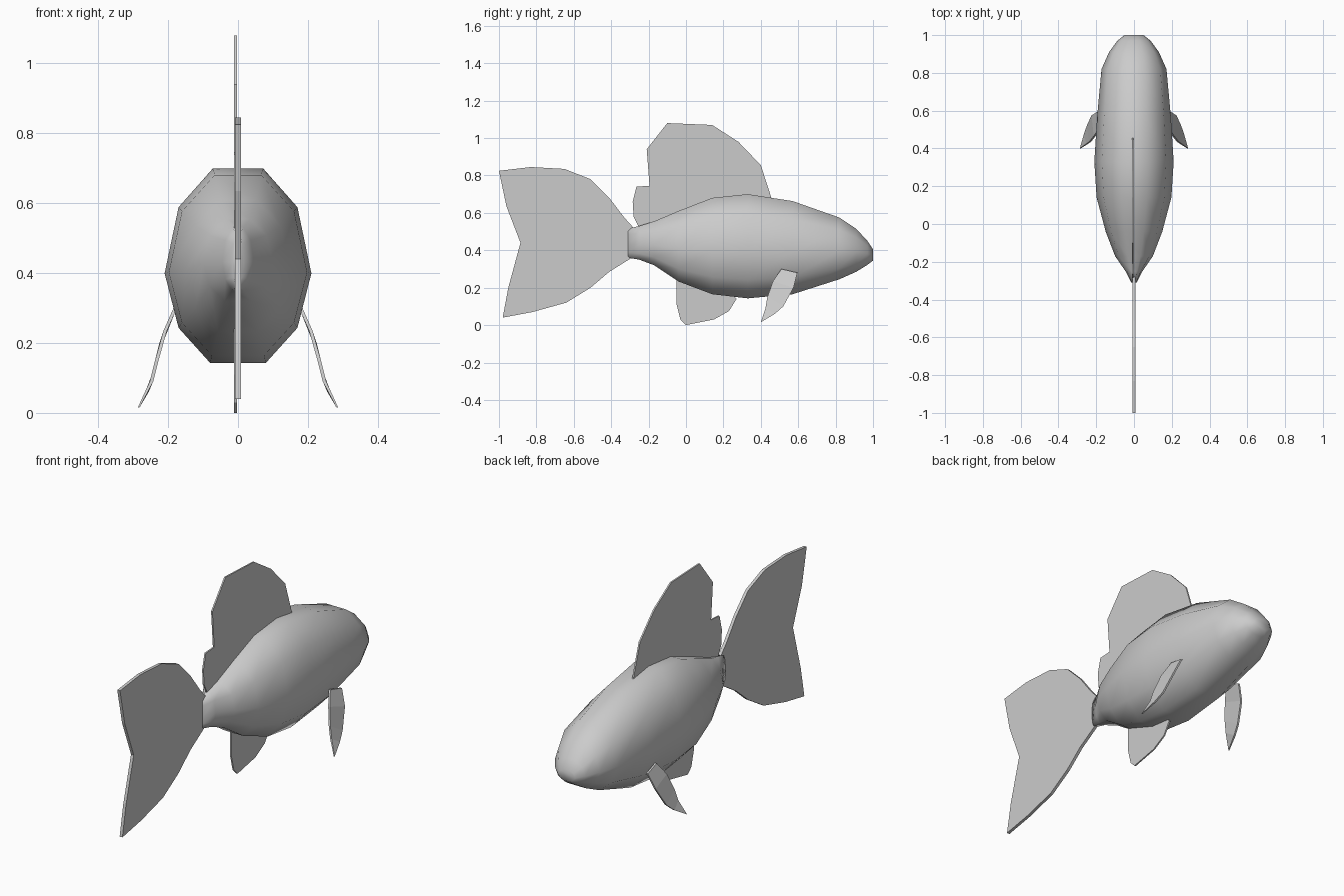
import bpy
import bmesh

old = bpy.data.objects.get("Cube")
if old:
    bpy.data.objects.remove(old, do_unlink=True)

grey = bpy.data.materials.new("plain grey")
grey.use_nodes = True
grey.diffuse_color = (0.6, 0.6, 0.6, 1)
grey.node_tree.nodes["Principled BSDF"].inputs["Base Color"].default_value = (0.6, 0.6, 0.6, 1)


def finish(name, bm, smooth=False):
    """Turn a bmesh into a named object."""
    bmesh.ops.recalc_face_normals(bm, faces=bm.faces)
    for face in bm.faces:
        face.smooth = smooth
    mesh = bpy.data.meshes.new(name)
    bm.to_mesh(mesh)
    bm.free()
    mesh.materials.append(grey)
    obj = bpy.data.objects.new(name, mesh)
    bpy.context.collection.objects.link(obj)
    return obj


def fin(name, outline, thickness, place):
    """Thin slab from a (y, z) outline; place gives x from z."""
    bm = bmesh.new()
    face = bm.faces.new([bm.verts.new((place(z) - thickness / 2, y, z)) for y, z in outline])
    extruded = bmesh.ops.extrude_face_region(bm, geom=[face], use_keep_orig=True)
    verts = [v for v in extruded["geom"] if isinstance(v, bmesh.types.BMVert)]
    bmesh.ops.translate(bm, verts=verts, vec=(thickness, 0, 0))
    bmesh.ops.triangulate(bm, faces=[f for f in bm.faces if len(f.verts) > 4])
    return finish(name, bm)


# Body: ten-sided rings lofted from tail root to nose
stations = [  # y, bottom, top, half width
    (-.31, .36, .515, .015), (-.25, .35, .53, .045), (-.17, .32, .555, .10),
    (-.04, .233, .61, .15), (.14, .165, .68, .198), (.33, .143, .70, .21),
    (.57, .165, .663, .195), (.82, .245, .575, .172), (.91, .285, .515, .132),
    (.97, .322, .45, .088), (1.0, .345, .405, .05)]
half_ring = [(.38, 0), (.81, .18), (1, .46), (.81, .80), (.34, 1)]
ring = half_ring + [(-x, z) for x, z in reversed(half_ring)]

bm = bmesh.new()
rings = [[bm.verts.new((x * w, y, lo + z * (hi - lo))) for x, z in ring]
         for y, lo, hi, w in stations]
for a, b in zip(rings, rings[1:]):
    for i in range(len(ring)):
        j = (i + 1) % len(ring)
        bm.faces.new((a[i], a[j], b[j], b[i]))
bm.faces.new(rings[0])
bm.faces.new(rings[-1])
finish("body", bm, smooth=True)

# Fins on the centre line
fin("tail_fin", [
    (-.28, .52), (-.33, .575), (-.41, .68), (-.51, .78), (-.65, .835), (-.83, .845),
    (-1, .825), (-.96, .635), (-.885, .44), (-.95, .2), (-.98, .04), (-.82, .07),
    (-.64, .12), (-.51, .2), (-.41, .285), (-.29, .36)], .016, lambda z: 0)
fin("dorsal_fin", [
    (-.24, .50), (-.28, .58), (-.285, .66), (-.265, .74), (-.195, .745), (-.21, .94),
    (-.1, 1.08), (.14, 1.07), (.28, .98), (.4, .855), (.46, .67), (.3, .65),
    (0, .58)], .008, lambda z: -.007)
fin("belly_fin", [
    (-.05, .26), (-.05, .11), (-.03, .03), (0, 0), (.15, .03), (.23, .075),
    (.27, .14), (.22, .2)], .008, lambda z: -.007)

# Paired side fins, curving outward as they drop
bend = [(.01, .287), (.08, .25), (.22, .215), (.31, .175)]


def side_x(z):
    for (z0, x0), (z1, x1) in zip(bend, bend[1:]):
        if z <= z1:
            break
    return x0 + (x1 - x0) * (z - z0) / (z1 - z0)


front = [(.595, .28), (.575, .20), (.52, .10), (.475, .06)]
rear = [(.51, .30), (.465, .235), (.435, .15), (.425, .09)]
tip = (.40, .015)
for name, side in (("left_side_fin", 1), ("right_side_fin", -1)):
    bm = bmesh.new()
    layers = []
    for offset in (-.005, .005):
        pairs = [[bm.verts.new((side * (side_x(z) + offset), y, z)) for y, z in pair]
                 for pair in zip(front, rear)]
        end = bm.verts.new((side * (side_x(tip[1]) + offset * .5), *tip))
        for p, q in zip(pairs, pairs[1:]):
            bm.faces.new((p[0], p[1], q[1], q[0]))
        bm.faces.new((pairs[-1][0], pairs[-1][1], end))
        layers.append([p[0] for p in pairs] + [end] + [p[1] for p in reversed(pairs)])
    a, b = layers
    for i in range(len(a)):
        j = (i + 1) % len(a)
        bm.faces.new((a[i], a[j], b[j], b[i]))
    finish(name, bm)
